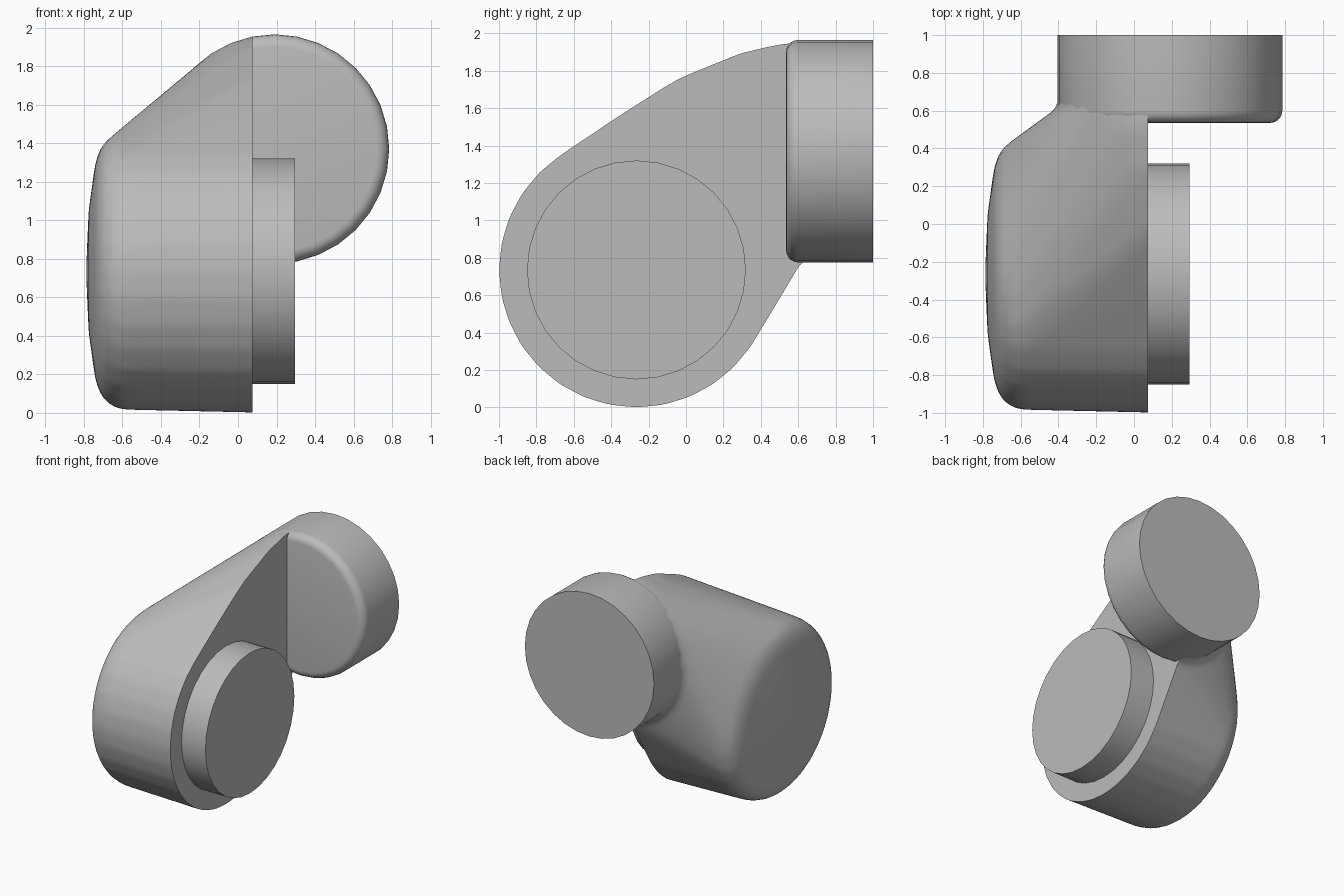
import bpy, bmesh, math
from mathutils import Vector

cube = bpy.data.objects.get("Cube")
if cube:
    bpy.data.objects.remove(cube, do_unlink=True)

grey = bpy.data.materials.new("light grey")
grey.use_nodes = True
COLOUR = (0.5, 0.5, 0.5, 1)
grey.diffuse_color = COLOUR
grey.node_tree.nodes["Principled BSDF"].inputs["Base Color"].default_value = COLOUR

SEGMENTS = 32
LOWER = Vector((0, -0.265, 0.735))   # centre of the sideways drum
UPPER = Vector((0.19, 0, 1.37))      # centre of the backward drum
FACE_X = 0.075                       # flat joint face


def rings(bm, profile, axis, centre):
    """Rings of vertices from (position, radius) pairs along x or y."""
    result = []
    for pos, r in profile:
        ring = []
        for i in range(SEGMENTS):
            a = 2 * math.pi * i / SEGMENTS
            u, v = r * math.cos(a), r * math.sin(a)
            p = (pos, u, v) if axis == "x" else (u, pos, v)
            ring.append(bm.verts.new(centre + Vector(p)))
        result.append(ring)
    return result


def turned(bm, profile, axis, centre):
    """Closed solid of revolution."""
    loops = rings(bm, profile, axis, centre)
    faces = [bm.faces.new(loops[0]), bm.faces.new(loops[-1])]
    for a, b in zip(loops, loops[1:]):
        for i in range(SEGMENTS):
            j = (i + 1) % SEGMENTS
            faces.append(bm.faces.new((a[i], a[j], b[j], b[i])))
    bmesh.ops.recalc_face_normals(bm, faces=faces)


def make_object(name, bm):
    mesh = bpy.data.meshes.new(name)
    bm.to_mesh(mesh)
    bm.free()
    mesh.materials.append(grey)
    obj = bpy.data.objects.new(name, mesh)
    bpy.context.collection.objects.link(obj)
    return obj


def activate(obj):
    bpy.ops.object.select_all(action="DESELECT")
    obj.select_set(True)
    bpy.context.view_layer.objects.active = obj


def shade(obj):
    activate(obj)
    bpy.ops.object.shade_smooth_by_angle(angle=math.radians(35))


# Housing: a domed drum swept into a rounded shoulder
bm = bmesh.new()
rings(bm, [(0.2, 0.738), (-0.6, 0.72), (-0.66, 0.7), (-0.71, 0.65),
           (-0.74, 0.57), (-0.775, 0.32), (-0.787, 0.05)], "x", LOWER)
rings(bm, [(-0.3, 0.23), (0, 0.42), (0.3, 0.54), (0.5, 0.585), (0.62, 0.594)],
      "y", UPPER)
hull = bmesh.ops.convex_hull(bm, input=bm.verts[:])
loose = [v for v in bm.verts if not v.link_faces]
bmesh.ops.delete(bm, geom=loose, context="VERTS")
turned(bm, [(0.58, 0.592), (0.9, 0.592)], "y", UPPER)
housing = make_object("housing", bm)

# Blend the shoulder into the drum
remesh = housing.modifiers.new("merge", "REMESH")
remesh.mode = "VOXEL"
remesh.voxel_size = 0.025
smooth = housing.modifiers.new("blend", "SMOOTH")
smooth.factor = 0.5
smooth.iterations = 12
activate(housing)
for name in ("merge", "blend"):
    bpy.ops.object.modifier_apply(modifier=name)

# Cut the flat joint face
bm = bmesh.new()
bm.from_mesh(housing.data)
cut = bmesh.ops.bisect_plane(bm, geom=bm.verts[:] + bm.edges[:] + bm.faces[:],
                             plane_co=(FACE_X, 0, 0), plane_no=(1, 0, 0),
                             clear_outer=True)
rim = [e for e in cut["geom_cut"] if isinstance(e, bmesh.types.BMEdge)]
bmesh.ops.edgeloop_fill(bm, edges=rim)
bmesh.ops.recalc_face_normals(bm, faces=bm.faces[:])
bm.to_mesh(housing.data)
bm.free()
shade(housing)

# Upper drum with a rounded front rim
bm = bmesh.new()
rim_profile = []
for k in range(6):
    a = k / 5 * math.pi / 2
    rim_profile.append((0.6 - 0.065 * math.cos(a), 0.53 + 0.065 * math.sin(a)))
turned(bm, rim_profile + [(1.0, 0.595)], "y", UPPER)
shade(make_object("upper_drum", bm))

# Lower joint disc
bm = bmesh.new()
turned(bm, [(0.0, 0.585), (0.295, 0.585)], "x", LOWER)
shade(make_object("joint_disc", bm))
